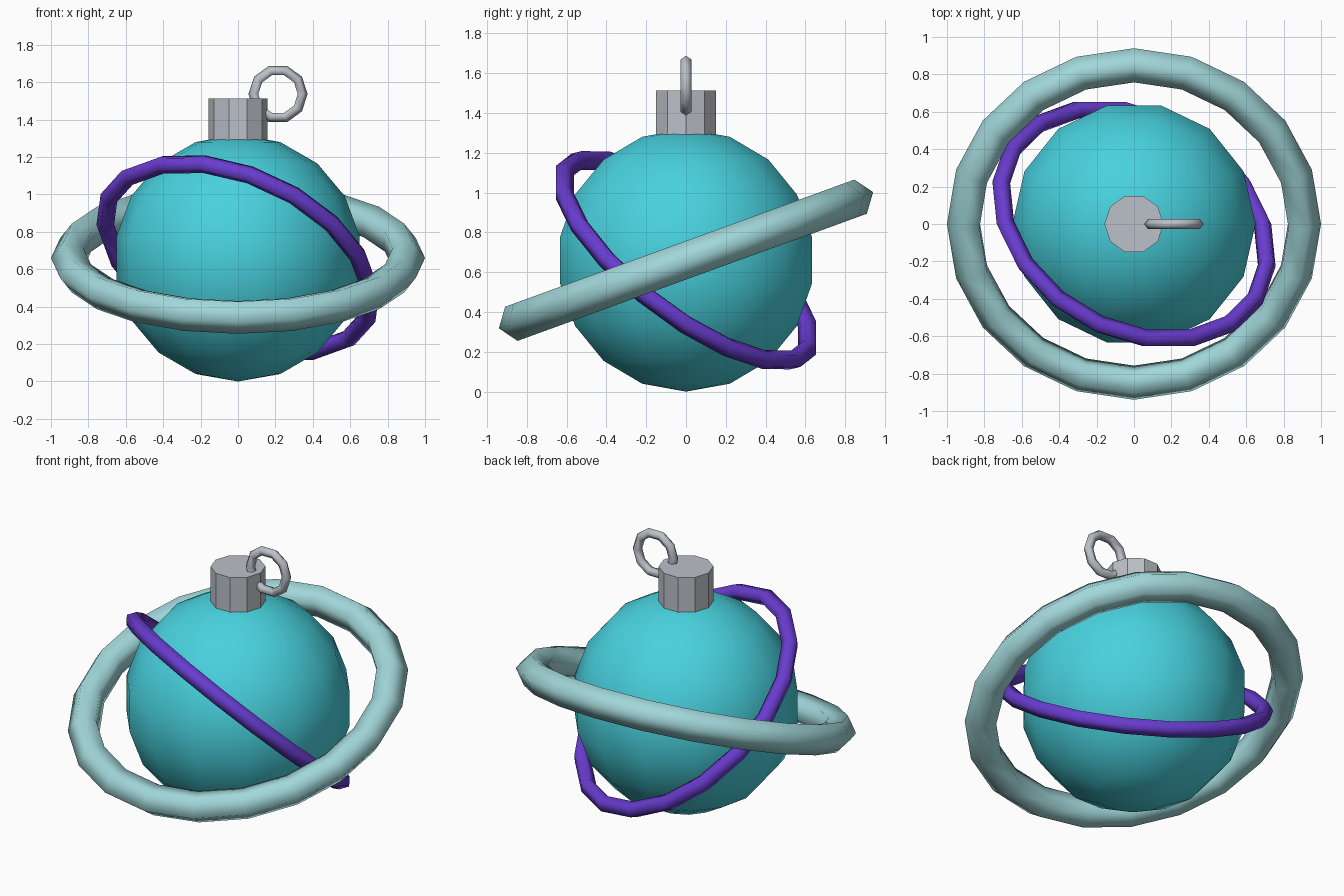
import bpy, bmesh
from math import radians, sin, cos, pi
from mathutils import Matrix, Vector

cube = bpy.data.objects.get("Cube")
if cube:
    bpy.data.objects.remove(cube, do_unlink=True)

CENTER_Z = 0.66


def material(name, rgb):
    mat = bpy.data.materials.new(name)
    mat.use_nodes = True
    color = (*rgb, 1.0)
    mat.diffuse_color = color
    mat.node_tree.nodes["Principled BSDF"].inputs["Base Color"].default_value = color
    return mat


turquoise = material("turquoise", (0.065, 0.64, 0.73))
pale_aqua = material("pale_aqua", (0.36, 0.68, 0.70))
violet = material("violet", (0.14, 0.045, 0.62))
silver = material("silver", (0.50, 0.53, 0.58))


def lathe(name, profile, sides, z, mat, smooth):
    """Spin an (x, z) profile around the vertical axis."""
    bm = bmesh.new()
    verts = [bm.verts.new((x, 0, h)) for x, h in profile]
    edges = [bm.edges.new(pair) for pair in zip(verts, verts[1:])]
    bmesh.ops.spin(bm, geom=verts + edges, cent=(0, 0, 0), axis=(0, 0, 1),
                   angle=2 * pi, steps=sides)
    bmesh.ops.remove_doubles(bm, verts=bm.verts, dist=0.0005)
    bmesh.ops.recalc_face_normals(bm, faces=bm.faces)
    for face in bm.faces:
        face.smooth = smooth
    mesh = bpy.data.meshes.new(name)
    bm.to_mesh(mesh)
    bm.free()
    mesh.materials.append(mat)
    obj = bpy.data.objects.new(name, mesh)
    obj.location.z = z
    bpy.context.collection.objects.link(obj)


def ring(name, major, minor, segments, location, tilt, mat):
    """Five-sided tube bent into a tilted ring."""
    bpy.ops.mesh.primitive_torus_add(
        major_radius=major, minor_radius=minor, major_segments=segments,
        minor_segments=5, location=location, rotation=[radians(a) for a in tilt])
    obj = bpy.context.object
    obj.name = name
    obj.data.materials.append(mat)
    bpy.ops.object.shade_smooth()


# Round body, pole to pole
R = 0.66
arc = [(R * sin(pi * i / 9), -R * cos(pi * i / 9)) for i in range(10)]
lathe("bauble_body", arc, 14, CENTER_Z, turquoise, True)

# Metal cap on top
lathe("cap", [(0, 1.27), (0.158, 1.27), (0.158, 1.513), (0, 1.513)], 10, 0, silver, False)

# Hanging loop through the cap's edge
ring("hanging_loop", 0.129, 0.029, 10, (0.214, 0, 1.537), (90, 0, 0), silver)

# Two tilted orbiting rings
ring("outer_ring", 0.904, 0.096, 20, (0, 0, CENTER_Z), (20, 0, 0), pale_aqua)
ring("inner_ring", 0.76, 0.05, 18, (0, 0, CENTER_Z), (-35, 25, 0), violet)
